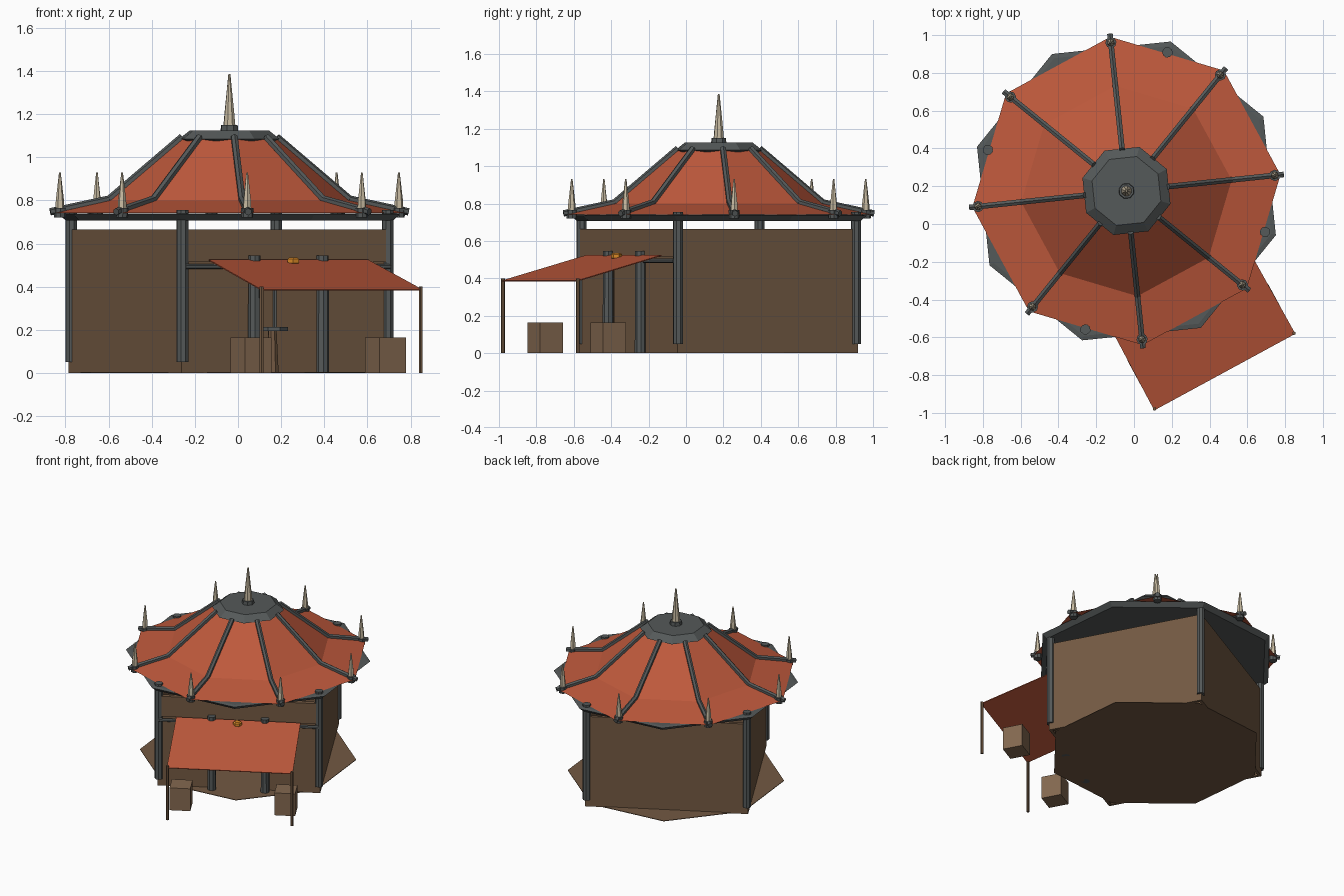
import bpy, bmesh, math
from mathutils import Matrix, Vector

if "Cube" in bpy.data.objects:
    bpy.data.objects.remove(bpy.data.objects["Cube"])

# The hut is built square to its own axes, then turned and shifted
PLACE = Matrix.Translation((-0.04, 0.175, 0)) @ Matrix.Rotation(math.radians(28.5), 4, 'Z')


def mat(name, rgb):
    m = bpy.data.materials.new(name)
    m.diffuse_color = (*rgb, 1)
    m.use_nodes = True
    m.node_tree.nodes["Principled BSDF"].inputs["Base Color"].default_value = m.diffuse_color
    return m


RED = mat("canvas_red", (0.52, 0.10, 0.045))
WOOD = mat("wall_brown", (0.17, 0.10, 0.055))
CRATE = mat("crate_brown", (0.23, 0.14, 0.08))
IRON = mat("dark_iron", (0.09, 0.10, 0.10))
BONE = mat("bone", (0.58, 0.50, 0.36))
AMBER = mat("amber", (0.70, 0.25, 0.02))


def finish(name, bm, material):
    bmesh.ops.recalc_face_normals(bm, faces=bm.faces)
    me = bpy.data.meshes.new(name)
    bm.to_mesh(me)
    bm.free()
    me.materials.append(material)
    ob = bpy.data.objects.new(name, me)
    ob.matrix_world = PLACE
    bpy.context.collection.objects.link(ob)
    return ob


def box(name, x, y, z, material):
    bm = bmesh.new()
    size = [b - a for a, b in (x, y, z)]
    mid = [(a + b) / 2 for a, b in (x, y, z)]
    bmesh.ops.create_cube(bm, size=1, matrix=Matrix.Translation(mid) @ Matrix.Diagonal((*size, 1)))
    return finish(name, bm, material)


def lathe(name, profile, material, at=(0, 0), turn=0.0, sides=8, caps=True):
    bm = bmesh.new()
    rings = []
    for r, z in profile:
        rings.append([bm.verts.new((at[0] + r * math.cos(turn + i * math.tau / sides),
                                    at[1] + r * math.sin(turn + i * math.tau / sides), z))
                      for i in range(sides)])
    for a, b in zip(rings, rings[1:]):
        for i in range(sides):
            j = (i + 1) % sides
            bm.faces.new((a[i], a[j], b[j], b[i]))
    if caps:
        bm.faces.new(rings[0])
        bm.faces.new(rings[-1])
    return finish(name, bm, material)


def tube(name, points, radius, material, sides=6):
    bm = bmesh.new()
    for p, q in zip(points, points[1:]):
        p, q = Vector(p), Vector(q)
        m = Matrix.Translation((p + q) / 2) @ (q - p).to_track_quat('Z', 'Y').to_matrix().to_4x4()
        bmesh.ops.create_cone(bm, cap_ends=True, segments=sides, radius1=radius,
                              radius2=radius, depth=(q - p).length, matrix=m)
    return finish(name, bm, material)


# Floor and solid walls
H, T = 0.55, 0.02
lathe("floor", [(0.73, 0), (0.73, 0.004)], WOOD)
box("back_wall", (-H, H), (H - T, H), (0, 0.665), WOOD)
for s, side in ((-1, "left"), (1, "right")):
    box(side + "_wall", sorted((s * H, s * (H - T))), (-H, H), (0, 0.665), WOOD)
    box(side + "_front_panel", sorted((s * 0.19, s * H)), (-0.55, -0.53), (0, 0.52), WOOD)
box("front_lintel", (-H, H), (-0.56, -0.53), (0.515, 0.665), WOOD)

# Corner posts, door posts and cross beam
for i in range(4):
    a = math.pi / 4 + i * math.pi / 2
    lathe("corner_post", [(0.028, 0.05), (0.028, 0.755)], IRON,
          (0.765 * math.cos(a), 0.765 * math.sin(a)))
for s in (-1, 1):
    lathe("door_post", [(0.03, 0), (0.028, 0.545)], IRON, (s * 0.18, -0.575), math.pi / 8)
tube("front_beam", [(-0.54, -0.565, 0.493), (0.54, -0.565, 0.493)], 0.012, IRON)

# Eave plate and faceted canvas roof
lathe("eave_plate", [(0.79, 0.706), (0.825, 0.735), (0.80, 0.74)], IRON)
E = math.pi / 8
slope = [(0.82, 0.742), (0.56, 0.80), (0.22, 1.088)]
lathe("canvas_roof", slope, RED, turn=E, caps=False)

# Roof ribs with a spike at every tip
for i in range(8):
    a = E + i * math.pi / 4
    c, s = math.cos(a), math.sin(a)
    tube("roof_rib", [(r * c, r * s, z + 0.006) for r, z in [(0.835, 0.741)] + slope[1:]], 0.017, IRON)
    tip = (0.79 * c, 0.79 * s)
    lathe("spike_socket", [(0.027, 0.72), (0.03, 0.765)], IRON, tip, a)
    lathe("eave_spike", [(0.021, 0.76), (0.019, 0.80), (0.004, 0.93)], BONE, tip, a, 6)

# Roof cap and finial
lathe("roof_cap", [(0.22, 1.075), (0.243, 1.085), (0.19, 1.125)], IRON)
lathe("finial_base", [(0.043, 1.12), (0.04, 1.15)], IRON)
lathe("finial", [(0.029, 1.145), (0.024, 1.20), (0.005, 1.385)], BONE)

# Awning, its poles and the lamp
bm = bmesh.new()
bm.faces.new([bm.verts.new(v) for v in ((-0.425, -1.09, 0.383), (0.425, -1.09, 0.383),
                                        (0.42, -0.575, 0.52), (-0.42, -0.575, 0.52))])
awning = finish("awning", bm, RED)
awning.modifiers.new("thickness", 'SOLIDIFY').thickness = 0.005
for s in (-1, 1):
    lathe("awning_pole", [(0.01, 0), (0.01, 0.4)], WOOD, (s * 0.42, -1.085), sides=6)
    box("crate", sorted((s * 0.284, s * 0.424)), (-0.933, -0.793), (0, 0.165), CRATE)
lathe("lamp", [(0.02, 0.502), (0.03, 0.51), (0.03, 0.528), (0.02, 0.536)], AMBER, (0, -0.622), sides=6)

# Small table inside
lathe("table_top", [(0.075, 0.195), (0.075, 0.213)], IRON, (0.2, -0.05))
lathe("table_leg", [(0.03, 0), (0.02, 0.2)], WOOD, (0.2, -0.05))
